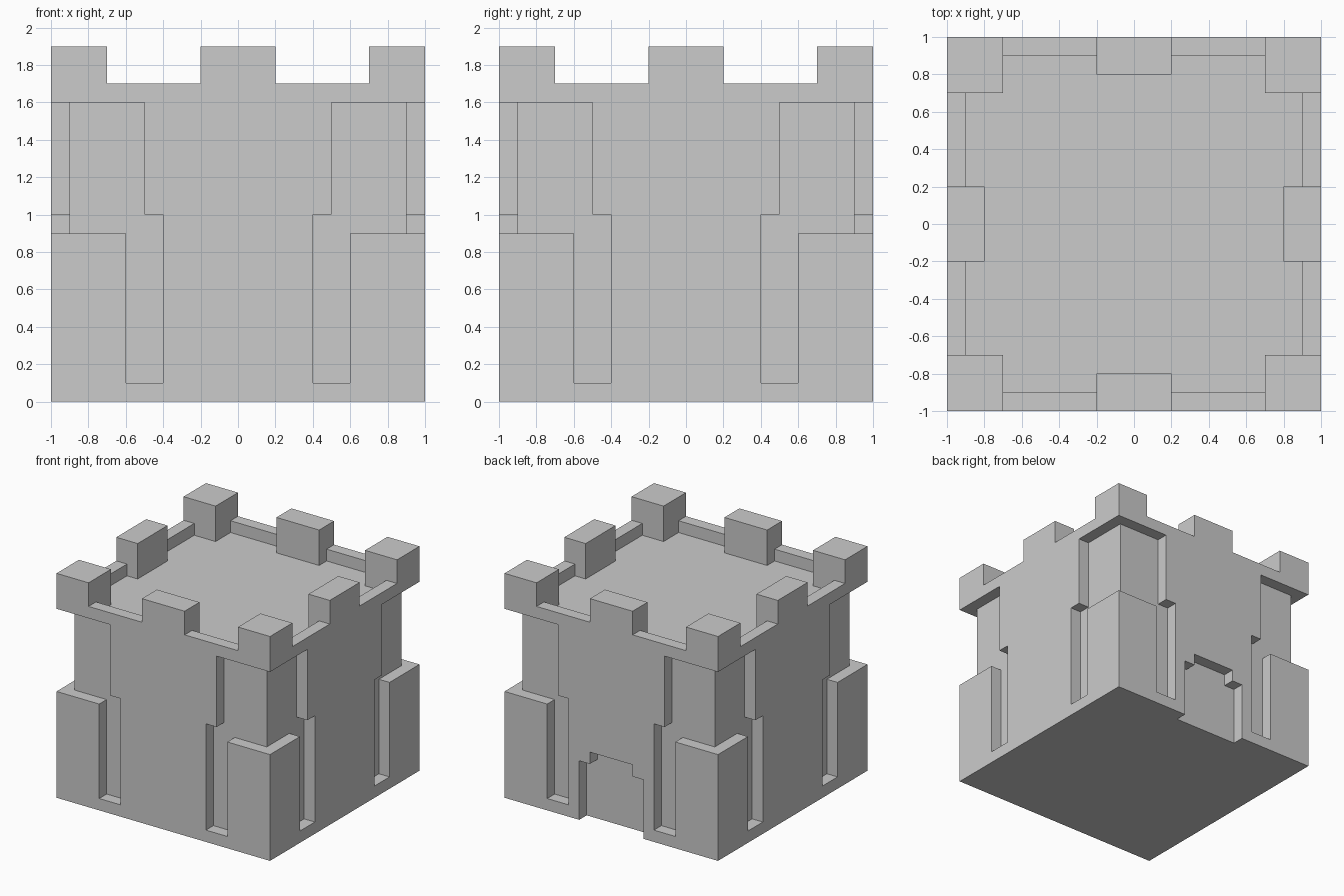
import bpy
import bmesh
from math import pi
from mathutils import Matrix

if "Cube" in bpy.data.objects:
    bpy.data.objects.remove(bpy.data.objects["Cube"])


def prism(bm, pts, place, lo, hi, matrix=Matrix()):
    """Extrude a 2D outline from lo to hi; place(a, b, depth) gives the 3D point."""
    verts = [bm.verts.new(matrix @ Matrix.Translation(place(a, b, lo)).to_translation()) for a, b in pts]
    face = bm.faces.new(verts)
    top = bmesh.ops.extrude_face_region(bm, geom=[face])["geom"]
    move = matrix.to_3x3() @ (Matrix.Translation(place(0, 0, hi)).to_translation()
                              - Matrix.Translation(place(0, 0, lo)).to_translation())
    bmesh.ops.translate(bm, vec=move, verts=[g for g in top if isinstance(g, bmesh.types.BMVert)])


def make(name, bm):
    bmesh.ops.recalc_face_normals(bm, faces=bm.faces[:])
    mesh = bpy.data.meshes.new(name)
    bm.to_mesh(mesh)
    bm.free()
    obj = bpy.data.objects.new(name, mesh)
    bpy.context.collection.objects.link(obj)
    return obj


def on_floor(a, b, d):
    return (a, b, d)


def on_wall(a, b, d):
    return (a, d, b)


def rect(a0, a1, b0, b1):
    return [(a0, b0), (a1, b0), (a1, b1), (a0, b1)]


def turn(quarter):
    return Matrix.Rotation(quarter * pi / 2, 4, 'Z')


# Solid tower block
bm = bmesh.new()
prism(bm, rect(-1, 1, -1, 1), on_floor, 0, 1.9)
tower = make("castle_tower", bm)
cutters = []

# Corner recesses: pilaster slot below, wider notch above, on all four walls
recess = [(.4, .1), (.6, .1), (.6, .9), (1.1, .9), (1.1, 1.6), (.5, 1.6), (.5, 1), (.4, 1)]
for name, quarters in (("front_back_recesses", (0, 2)), ("side_recesses", (1, 3))):
    bm = bmesh.new()
    for q in quarters:
        for side in (1, -1):
            prism(bm, [(side * x, z) for x, z in recess], on_wall, -1.1, -.9, turn(q))
    cutters.append(make(name, bm))

# Stepped doorway in the back wall
bm = bmesh.new()
half = [(.3, -.1), (.3, .5), (.2, .5), (.2, .6)]
prism(bm, half + [(-x, z) for x, z in reversed(half)], on_wall, .9, 1.1)
cutters.append(make("doorway", bm))

# Sunken roof floor, leaving parapet and merlons
quarter = [(.8, -.2), (.8, .2), (.9, .2), (.9, .7), (.7, .7), (.7, .9), (.2, .9)]
outline = []
for q in range(4):
    for x, y in quarter:
        for _ in range(q):
            x, y = -y, x
        outline.append((x, y))
bm = bmesh.new()
prism(bm, outline, on_floor, 1.6, 2.1)
cutters.append(make("roof_pit", bm))

# Gaps between the merlons
bm = bmesh.new()
for q in range(4):
    for gap in ((.2, .7), (-.7, -.2)):
        prism(bm, rect(*gap, -1.1, -.85), on_floor, 1.7, 2.1, turn(q))
cutters.append(make("merlon_gaps", bm))

# Carve the block
for cutter in cutters:
    cutter.hide_render = True
    mod = tower.modifiers.new(cutter.name, 'BOOLEAN')
    mod.operation = 'DIFFERENCE'
    mod.solver = 'EXACT'
    mod.object = cutter
bpy.context.view_layer.update()
carved = bpy.data.meshes.new_from_object(tower.evaluated_get(bpy.context.evaluated_depsgraph_get()))
tower.modifiers.clear()
tower.data = carved
for cutter in cutters:
    bpy.data.objects.remove(cutter)
